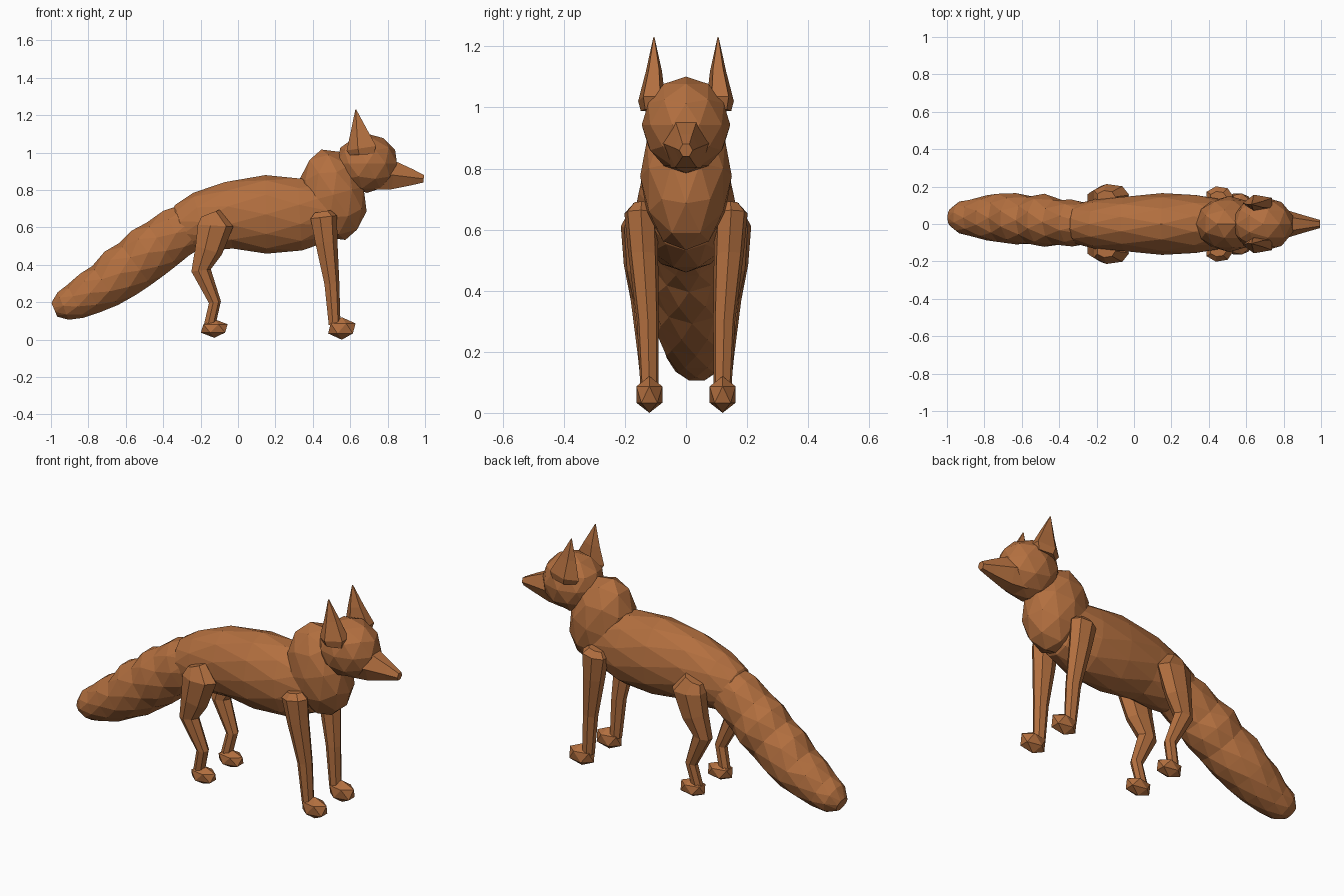
import bpy, bmesh, math
from mathutils import Vector, Matrix

FUR = bpy.data.materials.new("fur")
FUR.diffuse_color = (0.45, 0.16, 0.05, 1)


def finish(name, bm, mirror=False):
    bmesh.ops.recalc_face_normals(bm, faces=bm.faces)
    me = bpy.data.meshes.new(name)
    bm.to_mesh(me)
    bm.free()
    me.materials.append(FUR)
    ob = bpy.data.objects.new(name, me)
    bpy.context.collection.objects.link(ob)
    if mirror:
        mod = ob.modifiers.new("mirror", 'MIRROR')
        mod.use_axis = (False, True, False)
    return ob


def loft(name, rings, sides, stagger=False, mirror=False, turn=0.0):
    """Skin elliptical rings (x, y, z, half width in y, half height) along a path."""
    bm = bmesh.new()
    pts = [Vector(r[:3]) for r in rings]
    loops = []
    for i, r in enumerate(rings):
        t = pts[min(i + 1, len(pts) - 1)] - pts[max(i - 1, 0)]
        up = Vector((-t.z, 0, t.x)).normalized()
        off = turn + (0.5 * (i % 2) if stagger else 0)
        loop = []
        for k in range(sides):
            a = 2 * math.pi * (k + off) / sides
            loop.append(bm.verts.new(
                pts[i] + up * (math.cos(a) * r[4]) + Vector((0, math.sin(a) * r[3], 0))))
        loops.append(loop)
    for i in range(len(loops) - 1):
        a, b = loops[i], loops[i + 1]
        for k in range(sides):
            n = (k + 1) % sides
            if not stagger:
                bm.faces.new((a[k], a[n], b[n], b[k]))
            elif i % 2 == 0:
                bm.faces.new((a[k], a[n], b[k]))
                bm.faces.new((a[n], b[n], b[k]))
            else:
                bm.faces.new((a[k], b[n], b[k]))
                bm.faces.new((a[k], a[n], b[n]))
    bm.faces.new(loops[0])
    bm.faces.new(loops[-1])
    return finish(name, bm, mirror)


def blob(name, centre, semi, subdiv=2, tilt=0.0, mirror=False):
    bm = bmesh.new()
    m = (Matrix.Translation(centre) @ Matrix.Rotation(tilt, 4, 'Y')
         @ Matrix.Diagonal((*semi, 1)))
    bmesh.ops.create_icosphere(bm, subdivisions=subdiv, radius=1, matrix=m)
    return finish(name, bm, mirror)


# Torso
loft("body", [
    (-0.36, 0, 0.58, 0.05, 0.06), (-0.30, 0, 0.60, 0.11, 0.13),
    (-0.20, 0, 0.63, 0.135, 0.16), (-0.05, 0, 0.665, 0.15, 0.185),
    (0.15, 0, 0.67, 0.165, 0.21), (0.33, 0, 0.67, 0.16, 0.20),
    (0.48, 0, 0.69, 0.13, 0.16), (0.56, 0, 0.70, 0.06, 0.08)], 12, True)

# Bushy, lumpy tail
loft("tail", [
    (-0.20, 0, 0.63, 0.10, 0.12), (-0.33, 0.005, 0.57, 0.125, 0.145),
    (-0.41, 0.01, 0.51, 0.125, 0.14), (-0.48, 0.02, 0.465, 0.142, 0.155),
    (-0.55, 0.02, 0.405, 0.13, 0.14), (-0.63, 0.028, 0.355, 0.137, 0.15),
    (-0.71, 0.033, 0.29, 0.135, 0.125), (-0.79, 0.033, 0.25, 0.12, 0.122),
    (-0.87, 0.033, 0.205, 0.10, 0.098), (-0.935, 0.035, 0.18, 0.085, 0.083),
    (-0.982, 0.035, 0.16, 0.045, 0.04)], 10, True)

# Neck, head and muzzle
blob("chest_and_neck", (0.51, 0, 0.775), (0.175, 0.15, 0.25), tilt=-0.26)
blob("head", (0.69, 0, 0.943), (0.168, 0.145, 0.158))
loft("muzzle", [
    (0.74, 0, 0.89, 0.10, 0.10), (0.83, 0, 0.88, 0.07, 0.088),
    (0.93, 0, 0.868, 0.04, 0.05), (0.993, 0, 0.86, 0.022, 0.023)], 6, turn=0.5)

# Ears
loft("ears", [
    (0.67, 0.11, 0.99, 0.04, 0.07), (0.668, 0.112, 1.025, 0.047, 0.088),
    (0.65, 0.105, 1.12, 0.028, 0.048), (0.63, 0.105, 1.23, 0.002, 0.003)],
    5, mirror=True)

# Legs
loft("front_legs", [
    (0.45, 0.145, 0.685, 0.03, 0.045), (0.455, 0.148, 0.655, 0.055, 0.075),
    (0.47, 0.14, 0.52, 0.05, 0.062), (0.50, 0.125, 0.30, 0.037, 0.042),
    (0.515, 0.12, 0.08, 0.03, 0.033)], 7, mirror=True)
loft("hind_legs", [
    (-0.15, 0.145, 0.675, 0.035, 0.055), (-0.125, 0.155, 0.61, 0.06, 0.10),
    (-0.16, 0.15, 0.48, 0.055, 0.078), (-0.20, 0.14, 0.37, 0.042, 0.055),
    (-0.125, 0.13, 0.20, 0.03, 0.034), (-0.155, 0.12, 0.07, 0.026, 0.032)],
    7, mirror=True)

# Paws
blob("front_paws", (0.555, 0.12, 0.06), (0.082, 0.05, 0.06), 1, mirror=True)
blob("hind_paws", (-0.127, 0.12, 0.06), (0.08, 0.05, 0.05), 1, mirror=True)
